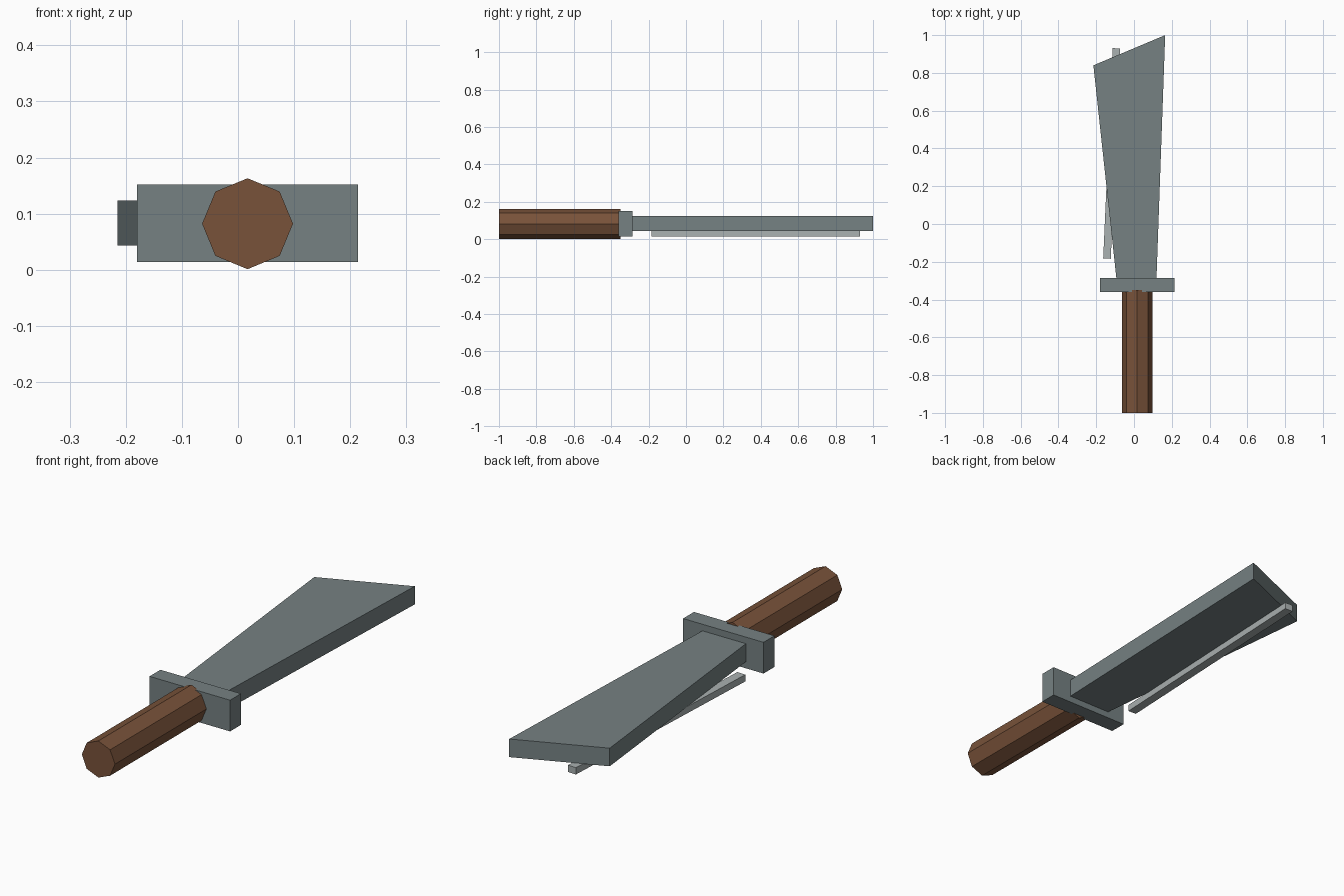
import bpy, bmesh, math

if "Cube" in bpy.data.objects:
    bpy.data.objects.remove(bpy.data.objects["Cube"])


def material(name, rgb):
    m = bpy.data.materials.new(name)
    m.diffuse_color = (*rgb, 1)
    m.use_nodes = True
    m.node_tree.nodes["Principled BSDF"].inputs["Base Color"].default_value = m.diffuse_color
    return m


def prism(name, outline, z0, z1, mat):
    """Extrude an xy outline from z0 up to z1."""
    bm = bmesh.new()
    face = bm.faces.new([bm.verts.new((x, y, z0)) for x, y in outline])
    ext = bmesh.ops.extrude_face_region(bm, geom=[face])["geom"]
    for v in ext:
        if isinstance(v, bmesh.types.BMVert):
            v.co.z = z1
    bmesh.ops.recalc_face_normals(bm, faces=bm.faces)
    mesh = bpy.data.meshes.new(name)
    bm.to_mesh(mesh)
    bm.free()
    mesh.materials.append(mat)
    obj = bpy.data.objects.new(name, mesh)
    bpy.context.collection.objects.link(obj)
    return obj


wood = material("wood", (0.19, 0.085, 0.042))
steel = material("steel", (0.18, 0.22, 0.225))
bright = material("bright_steel", (0.40, 0.44, 0.44))

# Octagonal grip, points up and down
y0, y1 = -1.0, -0.349
bpy.ops.mesh.primitive_cylinder_add(
    vertices=8, radius=0.081, depth=y1 - y0,
    location=(0.017, (y0 + y1) / 2, 0.082), rotation=(math.pi / 2, 0, 0))
grip = bpy.context.object
grip.name = "grip"
grip.data.materials.append(wood)

# Cross guard
prism("guard", [(-0.18, -0.361), (0.214, -0.361), (0.214, -0.285), (-0.18, -0.285)],
      0.014, 0.152, steel)

# Widening blade with slanted tip
prism("blade", [(-0.093, -0.29), (0.119, -0.29), (0.165, 1.0), (-0.215, 0.84)],
      0.043, 0.123, steel)

# Thin edge strip under the blade
prism("edge_strip", [(-0.163, -0.182), (-0.123, -0.184), (-0.073, 0.929), (-0.113, 0.931)],
      0.014, 0.044, bright)
